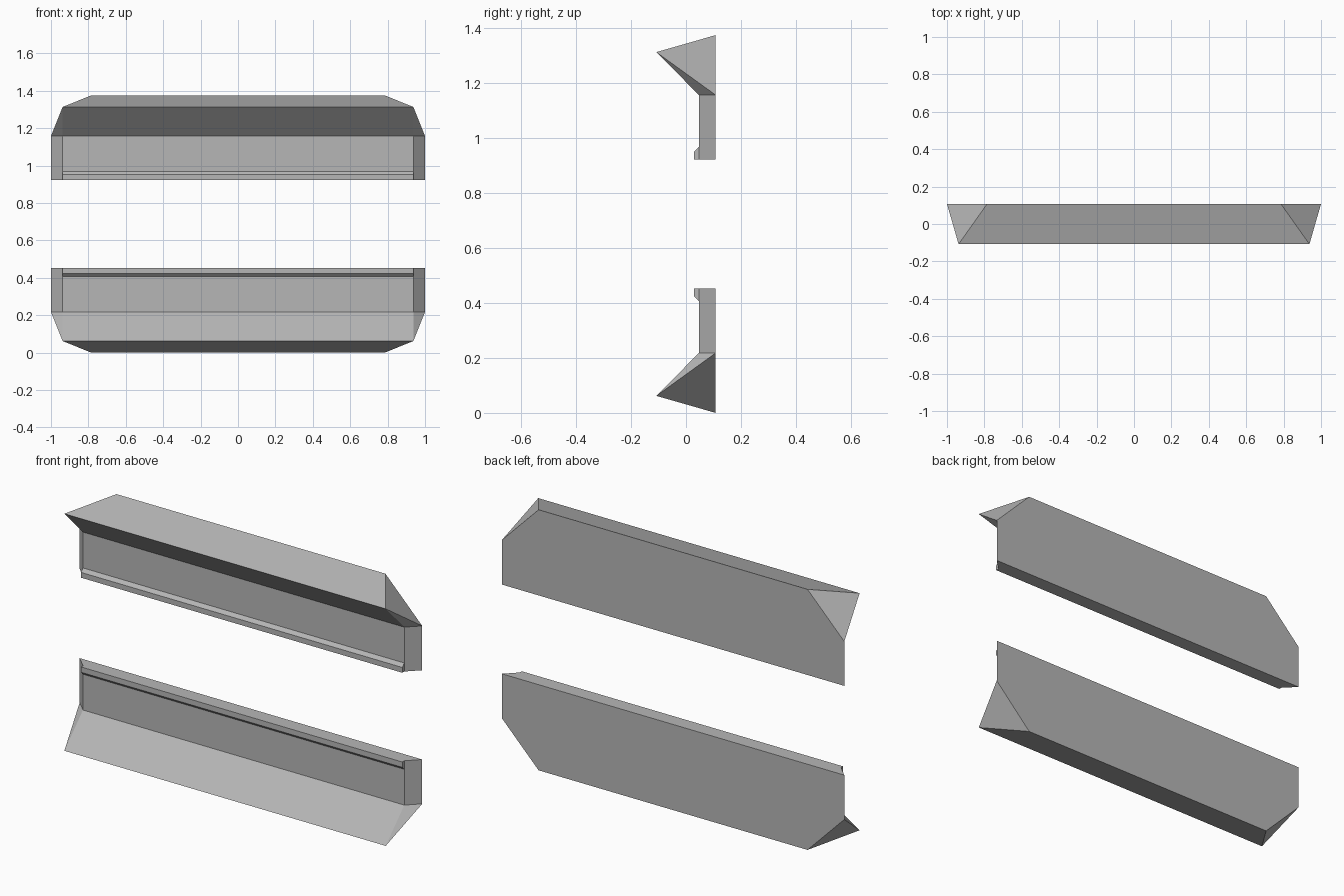
import bpy, bmesh

if "Cube" in bpy.data.objects:
    bpy.data.objects.remove(bpy.data.objects["Cube"])

MID_Z = 0.6875   # the two rails mirror each other about this height

# Mid-grey finish shared by all parts
grey = bpy.data.materials.new("dark_grey")
grey.diffuse_color = (0.47, 0.47, 0.47, 1)
grey.use_nodes = True
grey.node_tree.nodes["Principled BSDF"].inputs["Base Color"].default_value = grey.diffuse_color


def loft(name, section, caps, flip):
    """Span section points (half_x, y, z) from -x to +x and close both ends with caps."""
    bm = bmesh.new()
    ends = []
    for side in (-1, 1):
        ends.append([bm.verts.new((side * x, y, 2 * MID_Z - z if flip else z))
                     for x, y, z in section])
    n = len(section)
    for i in range(n):
        j = (i + 1) % n
        bm.faces.new((ends[0][i], ends[0][j], ends[1][j], ends[1][i]))
    for end in ends:
        for cap in caps:
            bm.faces.new([end[i] for i in cap])
    bmesh.ops.recalc_face_normals(bm, faces=bm.faces)
    mesh = bpy.data.meshes.new(name)
    bm.to_mesh(mesh)
    bm.free()
    mesh.materials.append(grey)
    obj = bpy.data.objects.new(name, mesh)
    bpy.context.collection.objects.link(obj)
    return obj


# Rail: flat back, upright wall, and a flared edge that overhangs the front
rail = [
    (1.0, 0.108, 0.923),     # back, inner edge
    (1.0, 0.108, 1.157),     # back, start of clipped corner
    (0.785, 0.108, 1.375),   # back, outer edge
    (0.938, -0.108, 1.313),  # front tip of the flare
    (0.938, 0.047, 1.157),   # wall meets flare
    (0.938, 0.047, 0.923),   # wall, inner edge
]
rail_caps = [(0, 1, 4, 5), (1, 3, 4), (1, 2, 3)]

# Lip: thin chamfered strip along the inner edge of the wall
lip = [
    (0.938, 0.047, 0.923),
    (0.938, 0.047, 0.968),
    (0.938, 0.03, 0.951),
    (0.938, 0.03, 0.923),
]
lip_caps = [(0, 1, 2, 3)]

for prefix, flip in (("upper", False), ("lower", True)):
    body = loft(prefix + "_rail", rail, rail_caps, flip)
    strip = loft(prefix + "_lip", lip, lip_caps, flip)
    strip.parent = body
